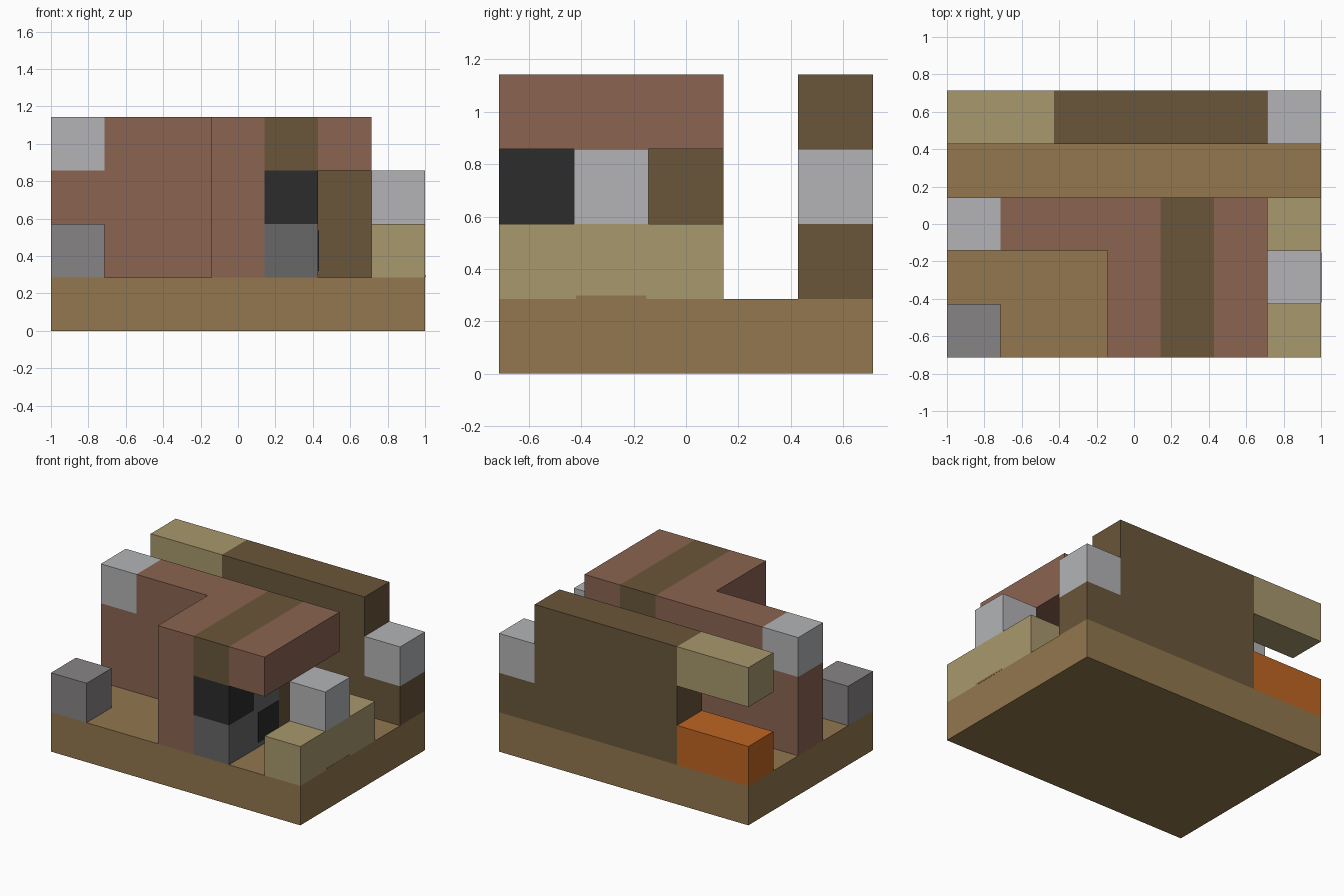
import bpy

cube = bpy.data.objects.get("Cube")
if cube:
    bpy.data.objects.remove(cube, do_unlink=True)

CELL = 2 / 7  # every part sits on a 7 x 5 x 4 block grid


def linear(c):
    c /= 255
    return c / 12.92 if c <= 0.04045 else ((c + 0.055) / 1.055) ** 2.4


def material(name, r, g, b):
    m = bpy.data.materials.new(name)
    m.use_nodes = True
    col = (linear(r), linear(g), linear(b), 1)
    m.diffuse_color = col
    bsdf = m.node_tree.nodes["Principled BSDF"]
    bsdf.inputs["Base Color"].default_value = col
    bsdf.inputs["Roughness"].default_value = 0.9
    return m


wood = material("wood", 146, 119, 78)
dark_wood = material("dark wood", 106, 86, 58)
sand = material("sand", 168, 152, 109)
brick = material("brick", 139, 100, 81)
pale_stone = material("pale stone", 179, 180, 182)
stone = material("stone", 135, 132, 133)
dark_stone = material("dark stone", 103, 103, 103)
black = material("black", 44, 44, 44)
orange = material("orange", 190, 101, 34)


def block(name, mat, lo, hi):
    """Box between two grid corners, counted in cells from the front right bottom."""
    offset = (3.5, 2.5, 0)
    a = [(v - o) * CELL for v, o in zip(lo, offset)]
    b = [(v - o) * CELL for v, o in zip(hi, offset)]
    bpy.ops.mesh.primitive_cube_add(size=1, location=[(p + q) / 2 for p, q in zip(a, b)])
    ob = bpy.context.object
    ob.name = name
    ob.scale = [q - p for p, q in zip(a, b)]
    bpy.ops.object.transform_apply(location=False, rotation=False, scale=True)
    ob.data.materials.append(mat)
    return ob


# Floor
block("floor", wood, (0, 0, 0), (7, 5, 1))

# Back wall with its end blocks
block("back_wall", dark_wood, (2, 4, 1), (6, 5, 4))
block("back_wall_foot", dark_wood, (6, 4, 1), (7, 5, 2))
block("back_wall_lamp", pale_stone, (6, 4, 2), (7, 5, 3))
block("back_beam", sand, (0, 4, 3), (2, 5, 4))
block("orange_bench", orange, (0, 4, 1), (2, 5, 2))

# Brick wall across the middle, turning toward the front
block("middle_wall_end", brick, (0, 2, 1), (1, 3, 3))
block("middle_wall_lamp", pale_stone, (0, 2, 3), (1, 3, 4))
block("middle_wall", brick, (1, 2, 1), (3, 3, 4))
block("front_wall", brick, (3, 0, 1), (4, 3, 4))

# Roof stripe and overhang
block("roof_stripe", dark_wood, (4, 0, 3), (5, 3, 4))
block("roof_overhang", brick, (5, 0, 3), (6, 3, 4))

# Hearth under the roof
block("hearth_base", dark_stone, (4, 0, 1), (5, 1, 2))
block("hearth_top", black, (4, 0, 2), (5, 1, 3))
block("hearth_middle", dark_stone, (4, 1, 1), (5, 2, 3))
block("hearth_opening", black, (5, 1.16, 1.12), (5.015, 1.98, 1.88))
block("hearth_post", dark_wood, (4, 2, 1), (5, 3, 3))

# Low side wall and loose stones
block("side_wall", sand, (6, 0, 1), (7, 3, 2))
block("side_wall_lamp", pale_stone, (6, 1, 2), (7, 2, 3))
block("side_wall_trim", wood, (6.99, 1.03, 1), (7.005, 1.97, 1.045))
block("corner_stone", stone, (0, 0, 1), (1, 1, 2))
